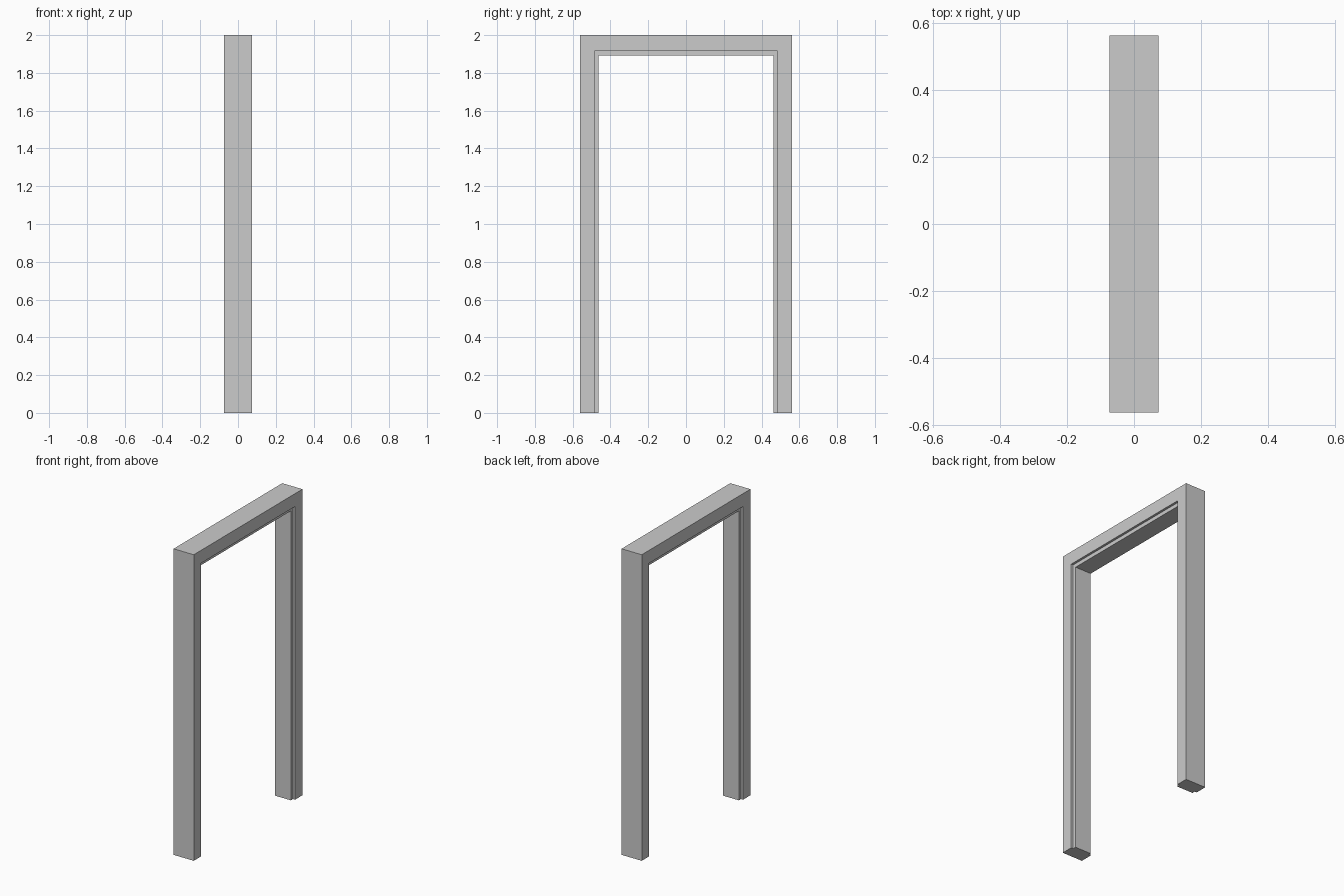
import bpy, bmesh

if "Cube" in bpy.data.objects:
    bpy.data.objects.remove(bpy.data.objects["Cube"])

HALF_W, HEIGHT, HALF_D = 0.561, 2.0, 0.073
STOP = 0.058  # half depth of the raised centre stop

# Jamb cross-section: x, half opening width, opening height
half = [(HALF_D, HALF_W, HEIGHT), (HALF_D, 0.484, 1.916),
        (STOP, 0.484, 1.916), (STOP, 0.463, 1.891)]
profile = half + [(-x, w, h) for x, w, h in reversed(half)]

# Sweep the section up one jamb, across the head and down the other, mitred
bm = bmesh.new()
rings = []
for side, top in ((-1, 0), (-1, 1), (1, 1), (1, 0)):
    rings.append([bm.verts.new((x, side * w, top * h)) for x, w, h in profile])

n = len(profile)
for a, b in zip(rings, rings[1:]):
    for i in range(n):
        j = (i + 1) % n
        bm.faces.new((a[i], a[j], b[j], b[i]))

# Feet of the two jambs
bm.faces.new(rings[0])
bm.faces.new(rings[-1])
bmesh.ops.recalc_face_normals(bm, faces=bm.faces)

mesh = bpy.data.meshes.new("door_frame")
bm.to_mesh(mesh)
bm.free()
bpy.context.collection.objects.link(bpy.data.objects.new("door_frame", mesh))
